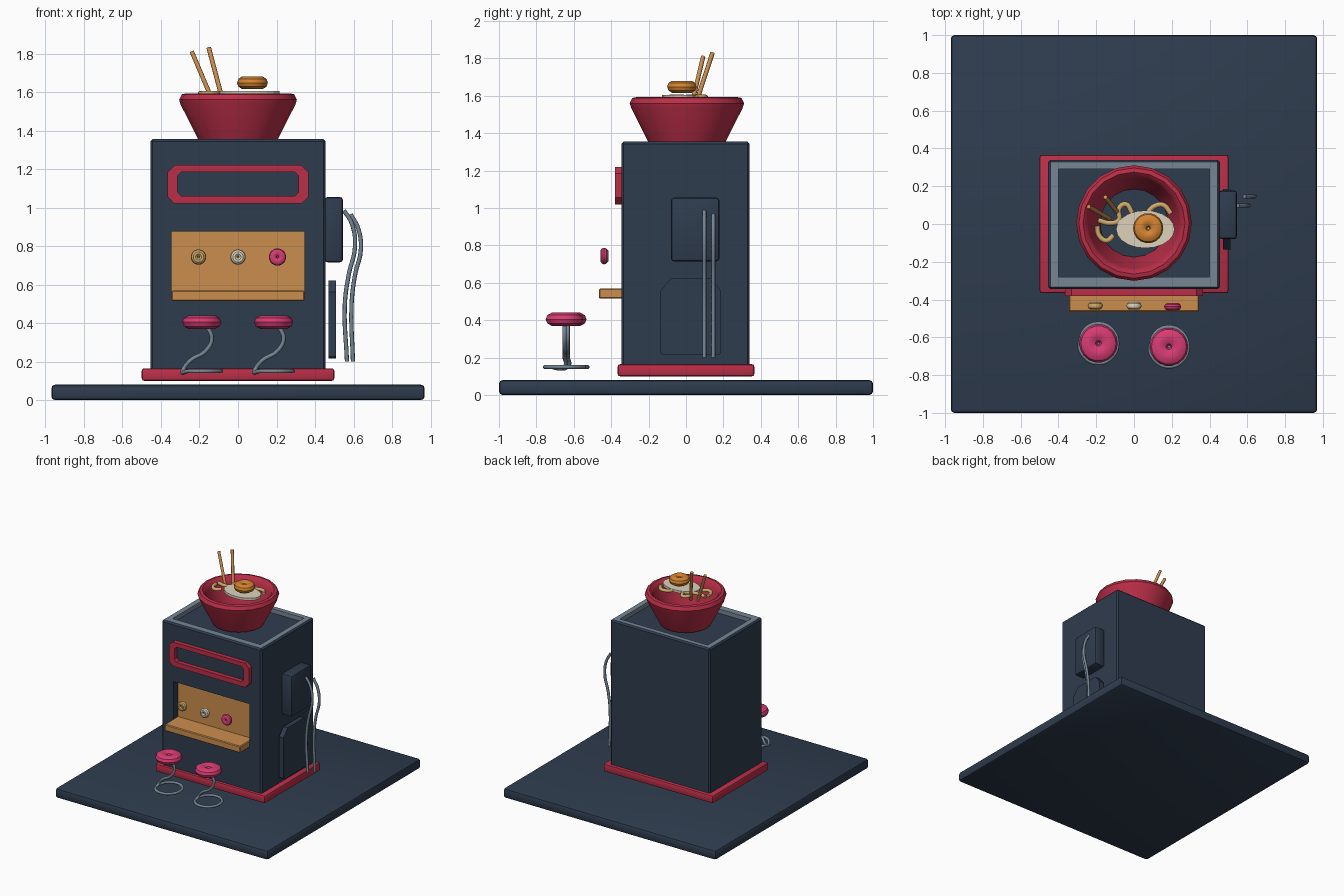
import bpy, bmesh, math
from mathutils import Matrix, Vector

if "Cube" in bpy.data.objects:
    bpy.data.objects.remove(bpy.data.objects["Cube"])


def mat(name, r, g, b):
    m = bpy.data.materials.new(name)
    m.diffuse_color = (r, g, b, 1)
    m.use_nodes = True
    m.node_tree.nodes["Principled BSDF"].inputs["Base Color"].default_value = m.diffuse_color
    return m


NAVY = mat("navy", .028, .045, .077)
RED = mat("red", .50, .028, .065)
PINK = mat("pink", .68, .045, .17)
WOOD = mat("wood", .60, .27, .075)
YOLK = mat("yolk_orange", .66, .23, .03)
TAN = mat("noodle_tan", .64, .41, .15)
CREAM = mat("cream", .72, .65, .50)
GRAY = mat("steel_gray", .18, .24, .30)


def finish(bm, name, material, smooth=True):
    bmesh.ops.recalc_face_normals(bm, faces=bm.faces)
    me = bpy.data.meshes.new(name)
    bm.to_mesh(me)
    bm.free()
    ob = bpy.data.objects.new(name, me)
    bpy.context.collection.objects.link(ob)
    me.materials.append(material)
    if smooth:
        activate(ob)
        bpy.ops.object.shade_smooth_by_angle(angle=math.radians(35))
    return ob


def activate(ob):
    bpy.ops.object.select_all(action='DESELECT')
    ob.select_set(True)
    bpy.context.view_layer.objects.active = ob


def box(name, material, x, y, z, bevel=0.0, segments=2):
    """Box from (min, max) ranges with rounded edges."""
    bm = bmesh.new()
    bmesh.ops.create_cube(bm, size=1)
    for v in bm.verts:
        for i, (a, b) in enumerate((x, y, z)):
            v.co[i] = (a + b) / 2 + v.co[i] * (b - a)
    if bevel:
        bmesh.ops.bevel(bm, geom=bm.edges[:], offset=bevel, segments=segments,
                        profile=.5, affect='EDGES')
    return finish(bm, name, material, bevel > 0)


def lathe(name, material, profile, centre, steps=20):
    """Closed profile of (radius, height) turned about z."""
    bm = bmesh.new()
    rings = []
    for i in range(steps):
        a = math.tau * i / steps
        rings.append([bm.verts.new((centre[0] + r * math.cos(a),
                                    centre[1] + r * math.sin(a), centre[2] + h))
                      for r, h in profile])
    n = len(profile)
    for i in range(steps):
        p, q = rings[i], rings[(i + 1) % steps]
        for j in range(n):
            k = (j + 1) % n
            bm.faces.new((p[j], q[j], q[k], p[k]))
    return finish(bm, name, material)


def puff(name, material, centre, radius, half, upright=False):
    """Plump ring with only a dimple in the middle."""
    prof = [(radius * (.53 + .47 * math.cos(math.tau * i / 10)),
             half * math.sin(math.tau * i / 10)) for i in range(10)]
    ob = lathe(name, material, prof, (0, 0, 0), 18)
    if upright:
        ob.data.transform(Matrix.Rotation(math.pi / 2, 4, 'X'))
    ob.data.transform(Matrix.Translation(centre))
    return ob


def tube(name, material, points, radius):
    cu = bpy.data.curves.new(name, 'CURVE')
    cu.dimensions = '3D'
    cu.bevel_depth, cu.bevel_resolution = radius, 2
    cu.resolution_u, cu.use_fill_caps = 5, True
    sp = cu.splines.new('BEZIER')
    sp.bezier_points.add(len(points) - 1)
    for bp, p in zip(sp.bezier_points, points):
        bp.co = p
        bp.handle_left_type = bp.handle_right_type = 'AUTO'
    ob = bpy.data.objects.new(name, cu)
    bpy.context.collection.objects.link(ob)
    cu.materials.append(material)
    activate(ob)
    bpy.ops.object.convert(target='MESH')
    bpy.ops.object.shade_smooth_by_angle(angle=math.radians(50))
    return ob


def plate(name, material, outline, depth, place, hole=None):
    """Extruded outline; place maps (u, v, w) to a position."""
    bm = bmesh.new()
    loops = [[[bm.verts.new(place(u, v, w)) for u, v in o] for w in depth]
             for o in (outline, hole) if o]
    for a, b in loops:
        for i in range(len(a)):
            k = (i + 1) % len(a)
            bm.faces.new((a[i], a[k], b[k], b[i]))
    for side in (0, 1):
        if hole:
            o, h = loops[0][side], loops[1][side]
            for i in range(len(o)):
                k = (i + 1) % len(o)
                bm.faces.new((o[i], o[k], h[k], h[i]))
        else:
            bm.faces.new(loops[0][side])
    return finish(bm, name, material, False)


def chamfered(x, z0, z1, c):
    return [(-x + c, z0), (x - c, z0), (x, z0 + c), (x, z1 - c),
            (x - c, z1), (-x + c, z1), (-x, z1 - c), (-x, z0 + c)]


# Ground slab and plinth
box("ground_slab", NAVY, (-.97, .97), (-1, 1), (0, .08), .02)
box("plinth", RED, (-.50, .50), (-.365, .365), (.10, .165), .012)

# Shop body with serving hatch and sunken roof
body = box("shop_body", NAVY, (-.455, .455), (-.345, .34), (.14, 1.355), .012, 1)
cutters = [box("hatch_cutter", NAVY, (-.345, .345), (-.5, -.29), (.52, .875)),
           box("roof_cutter", NAVY, (-.40, .40), (-.28, .29), (1.32, 1.5))]
activate(body)
for c in cutters:
    m = body.modifiers.new("cut", 'BOOLEAN')
    m.operation, m.object, m.solver = 'DIFFERENCE', c, 'EXACT'
    bpy.ops.object.modifier_apply(modifier=m.name)
for c in cutters:
    bpy.data.objects.remove(c)
body.data.materials.clear()
for m in (NAVY, GRAY, WOOD):
    body.data.materials.append(m)
for p in body.data.polygons:
    c, n = p.center, p.normal
    p.material_index = 0
    inside = abs(c.x) < .42 and -.30 < c.y < .31
    if c.z > 1.3 and (n.z > .9 and c.z > 1.35 or inside and abs(n.z) < .1):
        p.material_index = 1
    elif n.y < -.9 and -.30 < c.y < -.285 and c.z < .9:
        p.material_index = 2

# Counter and the three dishes on show
box("counter", WOOD, (-.345, .345), (-.465, -.29), (.515, .57), .006, 1)
for name, m, x, y, r in (("dish_left", TAN, -.205, -.433, .04),
                         ("dish_middle", CREAM, 0, -.433, .04),
                         ("dish_right", PINK, .205, -.438, .045)):
    puff(name, m, (x, y, .743), r, .02, True)

# Sign frame
plate("sign_frame", RED, chamfered(.365, 1.02, 1.22, .035), (-.38, -.34),
      lambda u, v, w: (u, w, v), chamfered(.315, 1.06, 1.185, .02))

# Stools with coiled wire legs
for side, x, y in (("left", -.188, -.632), ("right", .185, -.65)):
    puff("stool_seat_" + side, PINK, (x, y, .405), .102, .037)
    path = [(.03, 0, .38), (.052, 0, .32), (.02, 0, .255), (-.06, 0, .205)]
    path += [(-.10 * math.cos(a), -.105 * math.sin(a), .15)
             for a in (math.tau * i / 8 for i in range(9))]
    tube("stool_leg_" + side, GRAY,
         [Vector(p) + Vector((x, y, 0)) for p in path], .011)

# Side equipment: cooling unit, door panel, pipes
box("cooling_unit", NAVY, (.45, .545), (-.08, .178), (.715, 1.055), .016)
plate("side_panel", NAVY,
      [(-.135, .225), (-.125, .215), (.175, .215), (.185, .225), (.185, .56),
       (.135, .622), (-.082, .622), (-.135, .56)],
      (.47, .51), lambda u, v, w: (w, u, v))
for name, y, pts in (
        ("pipe_inner", .098, [(.55, .985), (.59, .92), (.608, .80), (.575, .65),
                              (.555, .50), (.566, .20)]),
        ("pipe_outer", .146, [(.585, .965), (.625, .89), (.638, .78), (.608, .65),
                              (.59, .50), (.597, .20)])):
    tube(name, GRAY, [(x, y, z) for x, z in pts], .011)

# Bowl, open at the bottom
lathe("bowl", RED, [(.195, 1.33), (.298, 1.535), (.306, 1.56), (.292, 1.588),
                    (.27, 1.593), (.25, 1.575), (.24, 1.545), (.18, 1.33)],
      (0, .005, 0))

# Egg and noodles
egg = [(.06 + .155 * math.cos(a), -.028 + .1 * math.sin(a))
       for a in (math.tau * i / 20 for i in range(20))]
plate("egg_white", CREAM, egg, (1.585, 1.605), lambda u, v, w: (u, v, w))
puff("egg_yolk", YOLK, (.075, -.022, 1.648), .08, .034)
for i, pts in enumerate((
        [(-.195, -.01), (-.185, -.06), (-.145, -.088), (-.108, -.06)],
        [(-.19, .02), (-.13, .005), (-.08, .02), (-.08, .08), (-.045, .105), (-.01, .06)],
        [(.075, .065), (.11, .095), (.155, .10), (.195, .055)])):
    tube(f"noodle_{i + 1}", TAN, [(x, y, 1.592) for x, y in pts], .014)

# Chopsticks
for name, a, b in (("chopstick_left", (-.24, .092, 1.81), (-.13, .03, 1.55)),
                   ("chopstick_right", (-.152, .142, 1.83), (-.078, .05, 1.55))):
    tube(name, WOOD, [a, b], .012)
